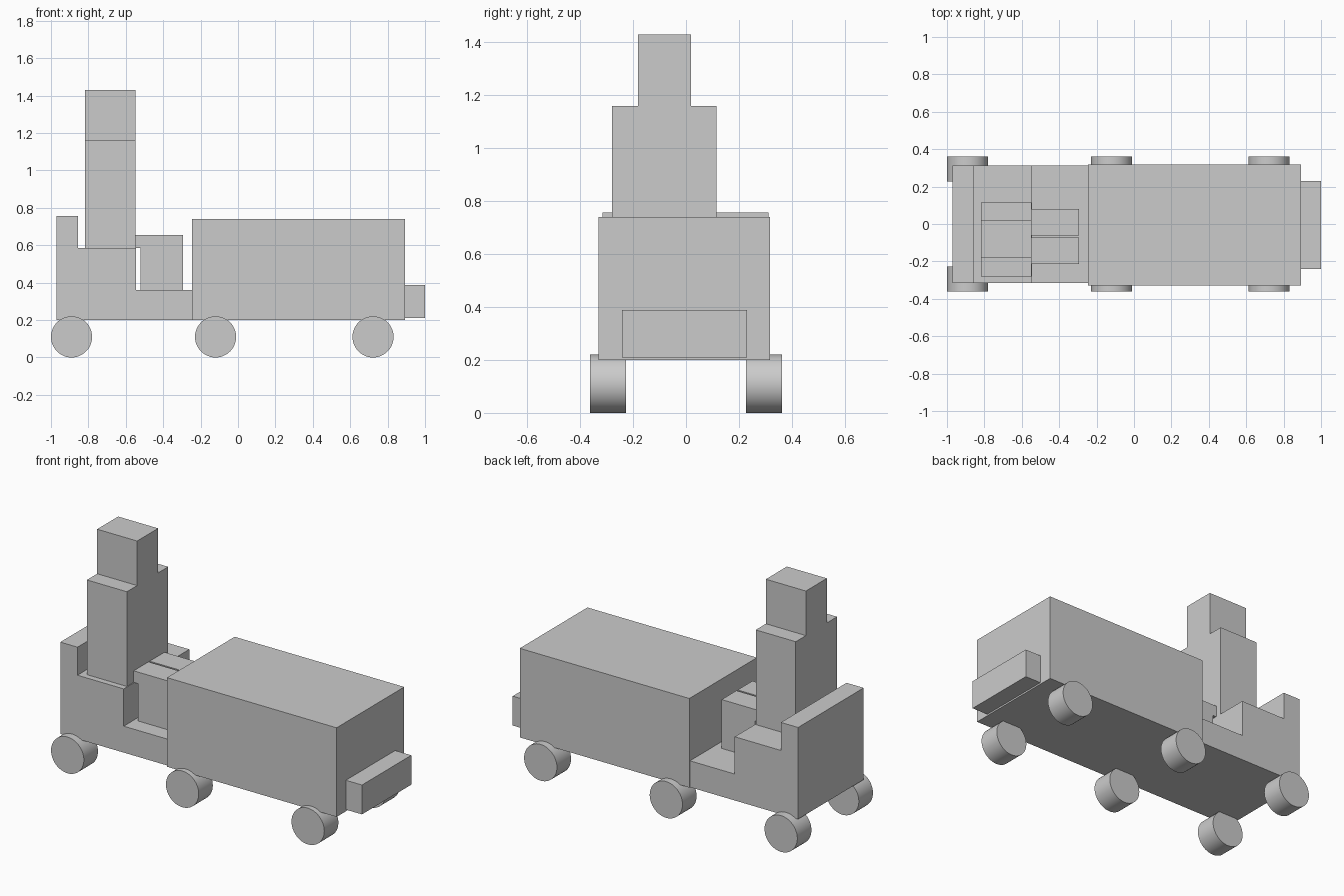
import bpy, bmesh

if "Cube" in bpy.data.objects:
    bpy.data.objects.remove(bpy.data.objects["Cube"])


def extrude(name, outline, y0, y1):
    """Extrude an x-z outline from y0 to y1."""
    bm = bmesh.new()
    face = bm.faces.new([bm.verts.new((x, y0, z)) for x, z in outline])
    result = bmesh.ops.extrude_face_region(bm, geom=[face])
    verts = [v for v in result["geom"] if isinstance(v, bmesh.types.BMVert)]
    bmesh.ops.translate(bm, verts=verts, vec=(0, y1 - y0, 0))
    bmesh.ops.recalc_face_normals(bm, faces=bm.faces)
    mesh = bpy.data.meshes.new(name)
    bm.to_mesh(mesh)
    bm.free()
    obj = bpy.data.objects.new(name, mesh)
    bpy.context.collection.objects.link(obj)
    return obj


def box(name, x0, x1, y0, y1, z0, z1):
    return extrude(name, [(x0, z0), (x1, z0), (x1, z1), (x0, z1)], y0, y1)


# Vehicle body: stepped seat, floor, bonnet and bumper
extrude("seat", [(-0.97, 0.2), (-0.545, 0.2), (-0.545, 0.586), (-0.855, 0.586),
                 (-0.855, 0.756), (-0.97, 0.756)], -0.316, 0.312)
box("floor", -0.545, -0.245, -0.316, 0.312, 0.2, 0.36)
box("bonnet", -0.245, 0.892, -0.33, 0.318, 0.2, 0.74)
box("bumper", 0.892, 1.0, -0.241, 0.231, 0.21, 0.388)

# Seated driver: torso, head and bent legs
box("torso", -0.817, -0.549, -0.28, 0.116, 0.586, 1.16)
box("head", -0.817, -0.549, -0.182, 0.019, 1.16, 1.43)
for side, y0 in (("right", -0.215), ("left", -0.062)):
    extrude(side + "_leg", [(-0.549, 0.586), (-0.52, 0.586), (-0.52, 0.36),
                            (-0.295, 0.36), (-0.295, 0.656), (-0.549, 0.656)],
            y0, y0 + 0.142)

# Three pairs of wheels
for place, x in (("rear", -0.89), ("middle", -0.12), ("front", 0.722)):
    for side, s in (("right", -1), ("left", 1)):
        bpy.ops.mesh.primitive_cylinder_add(vertices=48, radius=0.11, depth=0.135,
                                            location=(x, s * 0.2945, 0.11),
                                            rotation=(1.5707963, 0, 0))
        bpy.context.object.name = f"{place}_{side}_wheel"
        bpy.ops.object.shade_smooth_by_angle()
